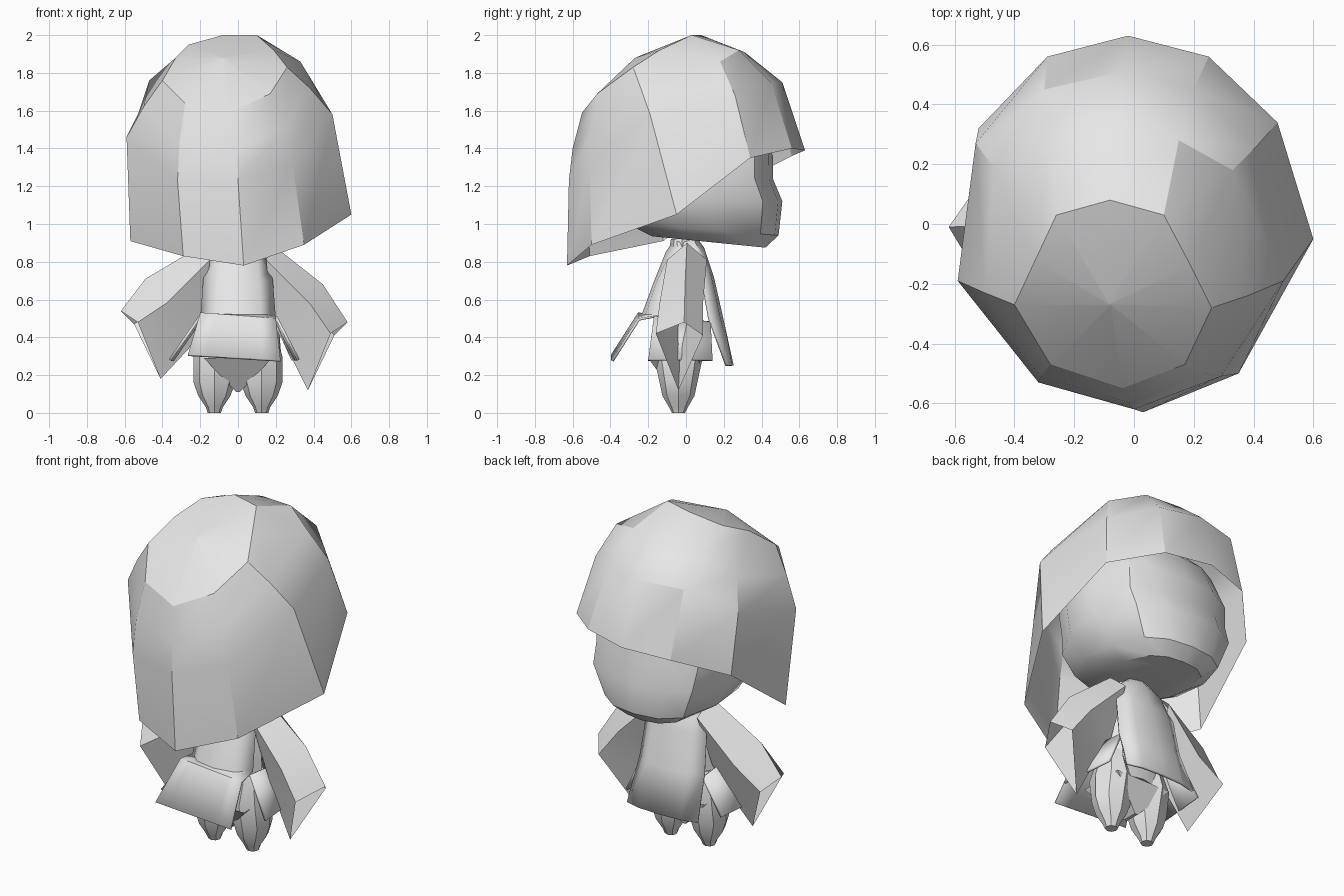
import bpy, math
from mathutils import Vector

if "Cube" in bpy.data.objects:
    bpy.data.objects.remove(bpy.data.objects["Cube"], do_unlink=True)

# One pale grey for everything
grey = bpy.data.materials.new("pale grey")
grey.use_nodes = True
grey.diffuse_color = (0.8, 0.8, 0.8, 1)
grey.node_tree.nodes["Principled BSDF"].inputs["Base Color"].default_value = (0.8, 0.8, 0.8, 1)


def make(name, verts, faces, angle=35, thickness=0):
    mesh = bpy.data.meshes.new(name)
    mesh.from_pydata([tuple(v) for v in verts], [], faces)
    mesh.materials.append(grey)
    obj = bpy.data.objects.new(name, mesh)
    bpy.context.collection.objects.link(obj)
    bpy.ops.object.select_all(action="DESELECT")
    bpy.context.view_layer.objects.active = obj
    obj.select_set(True)
    bpy.ops.object.mode_set(mode="EDIT")
    bpy.ops.mesh.select_all(action="SELECT")
    bpy.ops.mesh.normals_make_consistent(inside=False)
    bpy.ops.object.mode_set(mode="OBJECT")
    bpy.ops.object.shade_smooth_by_angle(angle=math.radians(angle))
    if thickness:
        mod = obj.modifiers.new("cloth thickness", "SOLIDIFY")
        mod.thickness = thickness
        mod.offset = 0
    return obj


def loft(name, rings, closed=True, cap_start=False, cap_end=False, **kw):
    """Skin a row of point rings that all have the same length."""
    n = len(rings[0])
    verts = [v for ring in rings for v in ring]
    faces = []
    for r in range(len(rings) - 1):
        for i in range(n if closed else n - 1):
            j = (i + 1) % n
            faces.append((r * n + i, r * n + j, (r + 1) * n + j, (r + 1) * n + i))
    if cap_start:
        faces.append(tuple(range(n)))
    if cap_end:
        faces.append(tuple(range((len(rings) - 1) * n, len(rings) * n)))
    return make(name, verts, faces, **kw)


# Hair: an open shell, each lock running from the crown down to the rim
locks = [
    [(-.08, .08, 2.0), (-.06, .31, 1.91), (-.04, .51, 1.75), (-.02, .63, 1.39)],
    [(.10, .03, 2.0), (.15, .28, 1.92), (.20, .45, 1.75), (.25, .56, 1.40)],
    [(.19, -.14, 1.92), (.33, .18, 1.86), (.41, .26, 1.68), (.48, .34, 1.35)],
    [(.26, -.28, 1.83), (.38, -.24, 1.72), (.50, -.19, 1.58), (.60, -.05, 1.05)],
    [(.17, -.47, 1.69), (.24, -.50, 1.50), (.29, -.51, 1.31), (.35, -.50, .89)],
    [(-.04, -.55, 1.59), (-.01, -.60, 1.40), (0, -.62, 1.23), (.03, -.63, .78)],
    [(-.28, -.47, 1.64), (-.31, -.51, 1.43), (-.32, -.53, 1.23), (-.29, -.51, .83)],
    [(-.40, -.27, 1.76), (-.50, -.23, 1.62), (-.59, -.19, 1.46), (-.57, -.12, .91)],
    [(-.33, -.12, 1.88), (-.47, .19, 1.76), (-.53, .27, 1.58), (-.52, .32, 1.24)],
    [(-.26, .03, 1.95), (-.28, .27, 1.87), (-.30, .45, 1.74), (-.29, .56, 1.36)],
]
rows = [[lock[k] for lock in locks] for k in range(4)]
crown = [Vector(p).lerp((-.08, -.27, 1.88), .98) for p in rows[0]]
loft("hair", [crown] + rows, cap_start=True, angle=31)

# Head: rounded block with a flattened face towards +y
half = [(0, 1), (.45, .95), (.78, .76), (1, .25), (.98, -.3), (.68, -.8), (0, -1)]
section = half + [(-x, y) for x, y in half[-2:0:-1]]
head_rows = [(.905, .12, .23, .30), (.97, .09, .33, .40), (1.12, .08, .415, .43),
             (1.24, .06, .425, .40), (1.36, .05, .43, .41), (1.55, .02, .38, .36),
             (1.72, 0, .20, .20)]
loft("head", [[(x * rx, cy + y * ry, z - (.03 * y if z < 1 else 0)) for x, y in section]
              for z, cy, rx, ry in head_rows], cap_start=True, cap_end=True, angle=32)

# Robe: one cloth strip over the shoulders; each row is y, z, half width, side depth
drape = [(-.39, .29, .245, 1), (-.25, .51, .20, 1), (-.23, .515, .195, .6), (-.16, .70, .18, .6),
         (-.10, .85, .17, .6), (-.045, .935, .13, .9), (.045, .935, .13, .9), (.09, .87, .18, .7),
         (.14, .72, .195, .6), (.19, .50, .21, .65), (.245, .25, .23, .88)]
rings = []
for y, z, w, depth in drape:
    sag = .10 if abs(y) <= .1 else 0
    rings.append([(x * w - (.02 if y < -.3 else 0), y * (1 + (depth - 1) * abs(x) ** 3),
                   z - sag * x * x - (.015 * x if depth == 1 else 0))
                  for x in (-1, -.6, 0, .6, 1)])
loft("robe", rings, closed=False, thickness=.015, angle=30)


def oval(z, cx, cy, rx, ry, n=8):
    return [(cx + rx * math.cos(math.tau * i / n), cy + ry * math.sin(math.tau * i / n), z)
            for i in range(n)]


# Torso and hips under the robe
loft("torso", [oval(z, 0, -.02, rx, ry) for z, rx, ry in
               [(.92, .08, .06), (.80, .15, .08), (.52, .17, .10), (.30, .18, .10)]],
     cap_start=True, cap_end=True)
loft("hip_cloth", [[(-.18, -.20, .29), (.18, -.20, .29), (.18, .08, .29), (-.18, .08, .29)],
                   [(-.01, -.07, .11), (.01, -.07, .11), (.01, .02, .11), (-.01, .02, .11)]],
     cap_end=True, angle=10)

for side, name in ((1, "left"), (-1, "right")):
    # Leg: tapered pod ending in a small foot
    leg = [(0, .035, .035), (.03, .045, .05), (.09, .085, .085),
           (.16, .11, .10), (.30, .11, .13), (.46, .06, .08)]
    loft(name + "_leg", [oval(z, side * .125, -.04, rx, ry) for z, rx, ry in leg],
         cap_start=True, cap_end=True)

    # Sleeve: open flared tube, hanging slightly higher on the right
    dx, dz = (0, 0) if side > 0 else (.04, .06)
    shoulder = [(.17, .005, .90), (.15, -.10, .81), (.17, 0, .50), (.15, .11, .81)]
    bend = [(.45 + dx, -.005, .68 + dz / 2), (.38, -.14, .58), (.26, -.03, .34), (.38, .09, .58)]
    cuff = [(.58, -.01, .48), (.49, -.16, .42), (.37, -.04, .12), (.51, .09, .41)]
    cuff = [(x + dx, y, z + dz) for x, y, z in cuff]
    loft(name + "_sleeve", [[(side * x, y, z) for x, y, z in ring]
                            for ring in (shoulder, bend, cuff)], angle=25)

    # Side flap of the skirt
    flap = [(.20, -.17, .51), (.20, .13, .48), (.29 + dx, .14, .28), (.32 + dx, -.20, .28)]
    make(name + "_flap", [(side * x, y, z) for x, y, z in flap], [(0, 1, 2, 3)], thickness=.015)
